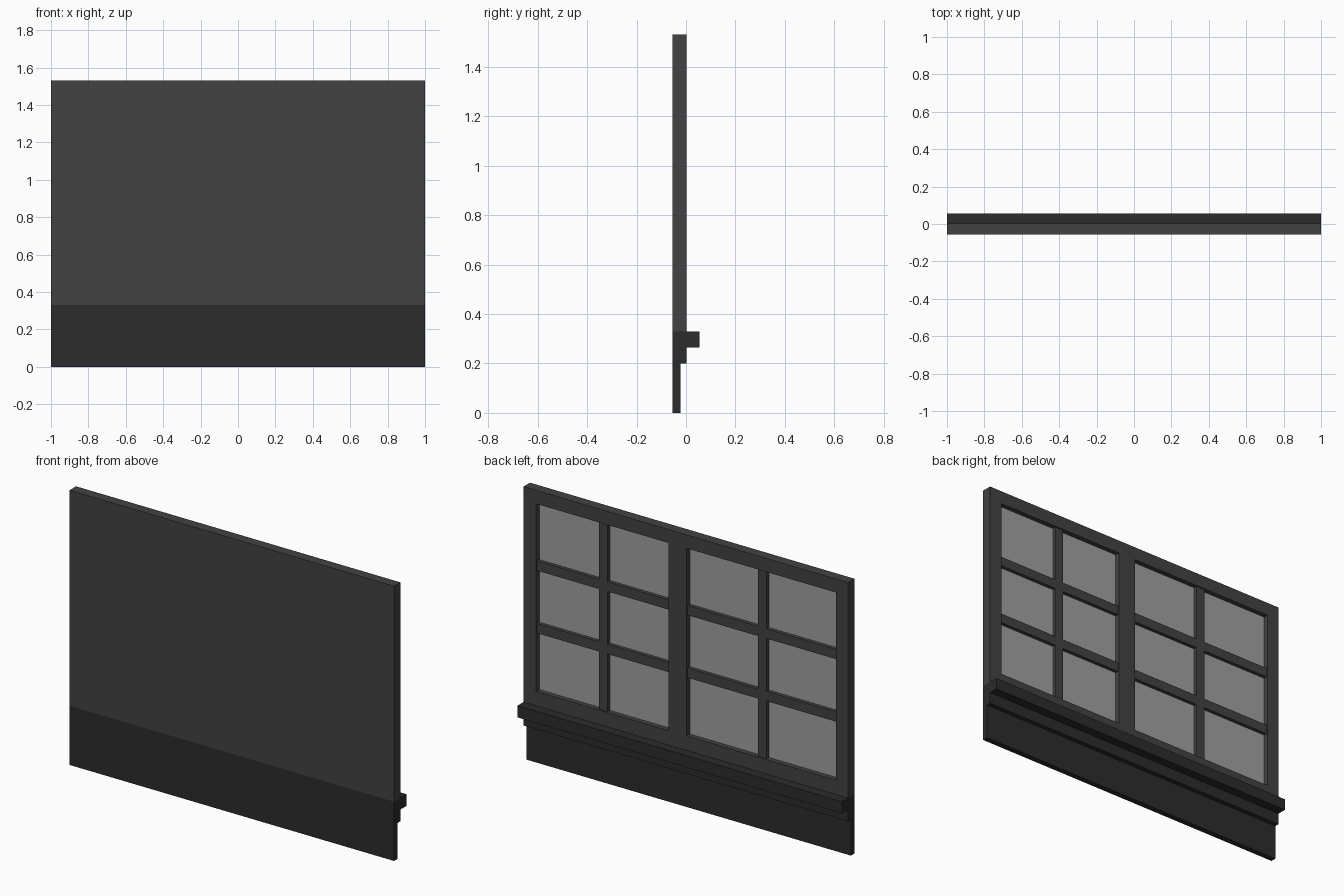
import bpy, bmesh

if "Cube" in bpy.data.objects:
    bpy.data.objects.remove(bpy.data.objects["Cube"])


def material(name, v):
    m = bpy.data.materials.new(name)
    m.diffuse_color = (v, v, v, 1)
    m.use_nodes = True
    m.node_tree.nodes["Principled BSDF"].inputs["Base Color"].default_value = m.diffuse_color
    return m


FRAME = material("frame_grey", 0.055)
DARK = material("sill_grey", 0.025)
GLASS = material("glass_grey", 0.35)


def boxes(name, mat, items):
    """One object made of boxes given as (x0, x1, y0, y1, z0, z1)."""
    bm = bmesh.new()
    for x0, x1, y0, y1, z0, z1 in items:
        for v in bmesh.ops.create_cube(bm, size=1)["verts"]:
            v.co = ((x0 + x1) / 2 + v.co.x * (x1 - x0),
                    (y0 + y1) / 2 + v.co.y * (y1 - y0),
                    (z0 + z1) / 2 + v.co.z * (z1 - z0))
    me = bpy.data.meshes.new(name)
    bm.to_mesh(me)
    bm.free()
    me.materials.append(mat)
    ob = bpy.data.objects.new(name, me)
    bpy.context.collection.objects.link(ob)
    return ob


def profile(name, mat, pts):
    """Extrude a (y, z) outline across the full width."""
    bm = bmesh.new()
    face = bm.faces.new([bm.verts.new((-1, y, z)) for y, z in pts])
    ext = bmesh.ops.extrude_face_region(bm, geom=[face])["geom"]
    bmesh.ops.translate(bm, vec=(2, 0, 0),
                        verts=[g for g in ext if isinstance(g, bmesh.types.BMVert)])
    bmesh.ops.recalc_face_normals(bm, faces=bm.faces)
    me = bpy.data.meshes.new(name)
    bm.to_mesh(me)
    bm.free()
    me.materials.append(mat)
    bpy.context.collection.objects.link(bpy.data.objects.new(name, me))


FRONT, BACK, PANE, BAR = -0.055, 0.002, -0.026, -0.006
Z0, ZA, ZB, Z1 = 0.33, 0.41, 1.455, 1.53
OPENINGS = [(-0.925, -0.006), (0.105, 0.922)]
HALF = 0.027

# Stepped sill and lower panel
profile("sill_and_lower_panel", DARK,
        [(FRONT, 0), (-0.023, 0), (-0.023, 0.2), (0.003, 0.2), (0.003, 0.265),
         (0.055, 0.265), (0.055, Z0), (FRONT, Z0)])

# Solid outer face and the frame around the two openings
boxes("backing_panel", FRAME, [(-1, 1, FRONT, -0.03, Z0, Z1)])
frame = [(-1, 1, -0.03, BACK, Z0, ZA), (-1, 1, -0.03, BACK, ZB, Z1)]
for x0, x1 in [(-1, OPENINGS[0][0]), (OPENINGS[0][1], OPENINGS[1][0]), (OPENINGS[1][1], 1)]:
    frame.append((x0, x1, -0.03, BACK, ZA, ZB))
boxes("window_frame", FRAME, frame)

# Glass and glazing bars in each opening
glass, bars = [], []
for x0, x1 in OPENINGS:
    glass.append((x0, x1, -0.03, PANE, ZA, ZB))
    mid = (x0 + x1) / 2
    bars.append((mid - HALF, mid + HALF, PANE, BAR, ZA, ZB))
    for i in (1, 2):
        z = ZA + (ZB - ZA) * i / 3
        for a, b in ((x0, mid - HALF), (mid + HALF, x1)):
            bars.append((a, b, PANE, BAR, z - HALF, z + HALF))
boxes("glass_panes", GLASS, glass)
boxes("glazing_bars", FRAME, bars)
